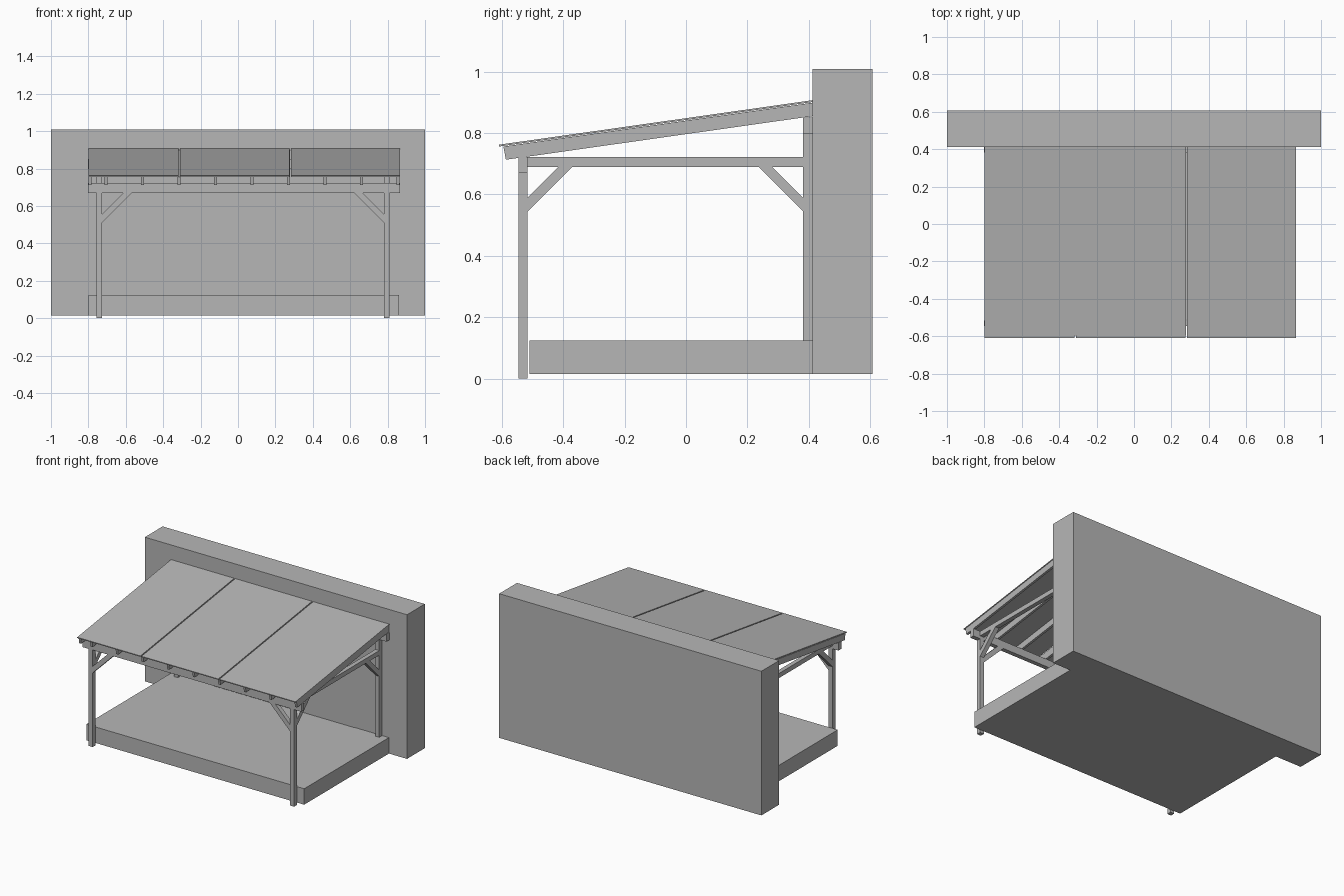
import bpy
import bmesh
from mathutils import Vector

cube = bpy.data.objects.get("Cube")
if cube:
    bpy.data.objects.remove(cube, do_unlink=True)

# One plain grey for everything
GREY = (0.47, 0.47, 0.47, 1.0)
grey = bpy.data.materials.new("plain grey")
grey.use_nodes = True
grey.diffuse_color = GREY
grey.node_tree.nodes["Principled BSDF"].inputs["Base Color"].default_value = GREY


def prism(name, outline, axis, low, high):
    """Extrude a 2D outline along x (outline in y, z) or y (outline in x, z)."""
    bm = bmesh.new()
    if axis == "x":
        verts = [bm.verts.new((low, a, b)) for a, b in outline]
        offset = Vector((high - low, 0, 0))
    else:
        verts = [bm.verts.new((a, low, b)) for a, b in outline]
        offset = Vector((0, high - low, 0))
    face = bm.faces.new(verts)
    result = bmesh.ops.extrude_face_region(bm, geom=[face])
    moved = [g for g in result["geom"] if isinstance(g, bmesh.types.BMVert)]
    bmesh.ops.translate(bm, verts=moved, vec=offset)
    bmesh.ops.recalc_face_normals(bm, faces=bm.faces)
    mesh = bpy.data.meshes.new(name)
    bm.to_mesh(mesh)
    bm.free()
    mesh.materials.append(grey)
    obj = bpy.data.objects.new(name, mesh)
    bpy.context.collection.objects.link(obj)
    return obj


def box(name, x, y, z):
    outline = [(y[0], z[0]), (y[1], z[0]), (y[1], z[1]), (y[0], z[1])]
    return prism(name, outline, "x", *x)


def brace(name, axis, start, top, reach, direction, low, high):
    """Diagonal strut from an upright at start to the underside of a beam at top."""
    inner = reach - 0.045
    outline = [(start, top - reach), (start + direction * reach, top),
               (start + direction * inner, top), (start, top - inner)]
    return prism(name, outline, axis, low, high)


# House wall, door panel and terrace
WALL = 0.413
FRONT = (-0.546, -0.516)
REAR = (0.382, WALL)
box("house_wall", (-1, 1), (WALL, 0.607), (0.014, 1.008))
box("door_panel", (-0.476, 0.604), (WALL - 0.003, WALL + 0.01), (0.124, 0.738))
box("terrace_slab", (-0.8, 0.862), (-0.51, WALL), (0.014, 0.124))

# Cross beams
BEAM_X = (-0.802, 0.865)
box("front_beam", BEAM_X, FRONT, (0.669, 0.722))
box("rear_beam", BEAM_X, REAR, (0.798, 0.851))

# Posts, tie beams and braces on each side
for side, centre, inward in (("right", -0.742, 1), ("left", 0.795, -1)):
    x = (centre - 0.015, centre + 0.015)
    box(f"front_post_{side}", x, FRONT, (0, 0.669))
    box(f"rear_post_{side}", x, REAR, (0.124, 0.798))
    box(f"tie_beam_{side}", x, (FRONT[1], REAR[0]), (0.69, 0.722))
    brace(f"front_side_brace_{side}", "x", FRONT[1], 0.69, 0.146, 1, *x)
    brace(f"rear_side_brace_{side}", "x", REAR[0], 0.69, 0.146, -1, *x)
    brace(f"beam_brace_{side}", "y", centre + inward * 0.015, 0.669, 0.158,
          inward, *FRONT)

# Sloping rafters at even spacing, with the last one closing the edge
rafter_profile = [(-0.595, 0.756), (-0.587, 0.713), (WALL, 0.855), (WALL, 0.899)]
positions = [0.855 - 0.195 * i for i in range(9)] + [-0.792]
for i, x in enumerate(positions):
    prism(f"rafter_{i + 1}", rafter_profile, "x", x - 0.008, x + 0.008)

# Three roof panels with narrow gaps
panel_profile = [(-0.609, 0.756), (WALL, 0.901), (WALL, 0.907), (-0.609, 0.762)]
for i, span in enumerate([(-0.8, -0.318), (-0.31, 0.276), (0.284, 0.865)]):
    prism(f"roof_panel_{i + 1}", panel_profile, "x", *span)
